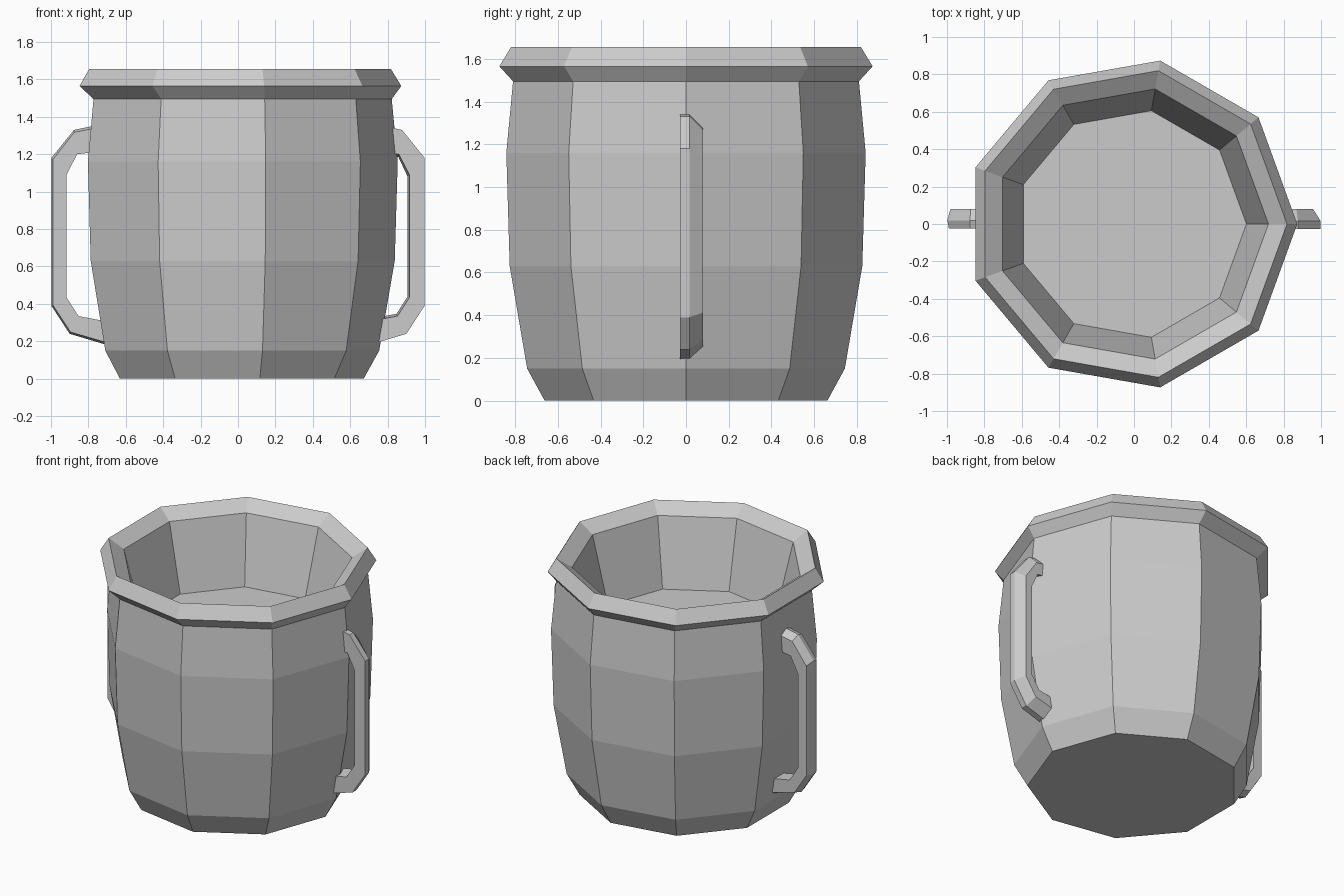
import bpy, bmesh, math

old = bpy.data.objects.get("Cube")
if old:
    bpy.data.objects.remove(old, do_unlink=True)

# Single plain colour
grey = bpy.data.materials.new("plain_grey")
grey.use_nodes = True
colour = (0.6, 0.6, 0.6, 1)
grey.diffuse_color = colour
grey.node_tree.nodes["Principled BSDF"].inputs["Base Color"].default_value = colour


def loft(name, rings, cap_start=True, cap_end=True):
    """Bridge a list of closed point rings into one flat shaded object."""
    bm = bmesh.new()
    loops = [[bm.verts.new(p) for p in ring] for ring in rings]
    for a, b in zip(loops, loops[1:]):
        n = len(a)
        for i in range(n):
            j = (i + 1) % n
            bm.faces.new((a[i], a[j], b[j], b[i]))
    if cap_start:
        bm.faces.new(loops[0][::-1])
    if cap_end:
        bm.faces.new(loops[-1])
    bmesh.ops.recalc_face_normals(bm, faces=bm.faces)
    mesh = bpy.data.meshes.new(name)
    bm.to_mesh(mesh)
    bm.free()
    mesh.materials.append(grey)
    obj = bpy.data.objects.new(name, mesh)
    bpy.context.collection.objects.link(obj)
    return obj


def ring(radius, z, cx=0.0, sides=9):
    steps = [math.tau * i / sides for i in range(sides)]
    return [(cx + radius * math.cos(a), radius * math.sin(a), z) for a in steps]


# Barrel body, flared rim, inner wall and inner floor as one turned profile
RIM_X = -0.014
profile = [
    (0.672, 0.0, 0), (0.755, 0.15, 0), (0.838, 0.63, 0), (0.854, 1.16, 0),
    (0.822, 1.495, 0), (0.887, 1.565, RIM_X), (0.832, 1.655, RIM_X),
    (0.733, 1.59, RIM_X), (0.615, 1.13, RIM_X),
]
loft("mug_body", [ring(*p) for p in profile])

# Handles: matching outer and inner paths (x, z), swept with a chamfered section
outer = [(0.78, 1.35), (0.877, 1.33), (0.998, 1.18), (0.998, 0.39), (0.90, 0.24), (0.70, 0.18)]
inner = [(0.78, 1.21), (0.86, 1.20), (0.917, 1.09), (0.917, 0.435), (0.853, 0.335), (0.70, 0.305)]


def handle(name, side, section):
    rings = []
    for (ox, oz), (ix, iz) in zip(outer, inner):
        rings.append([(side * (ox + (ix - ox) * t), y, oz + (iz - oz) * t)
                      for t, y in section])
    loft(name, rings)


# Section points are (blend from outer to inner path, y)
handle("left_handle", 1, [(0, -0.027), (0, 0.016), (0.5, 0.08), (1.12, 0.08), (1, -0.027)])
handle("right_handle", -1, [(0.1, -0.023), (0, 0.02), (0.2, 0.08), (1, 0.08), (1, -0.023)])
